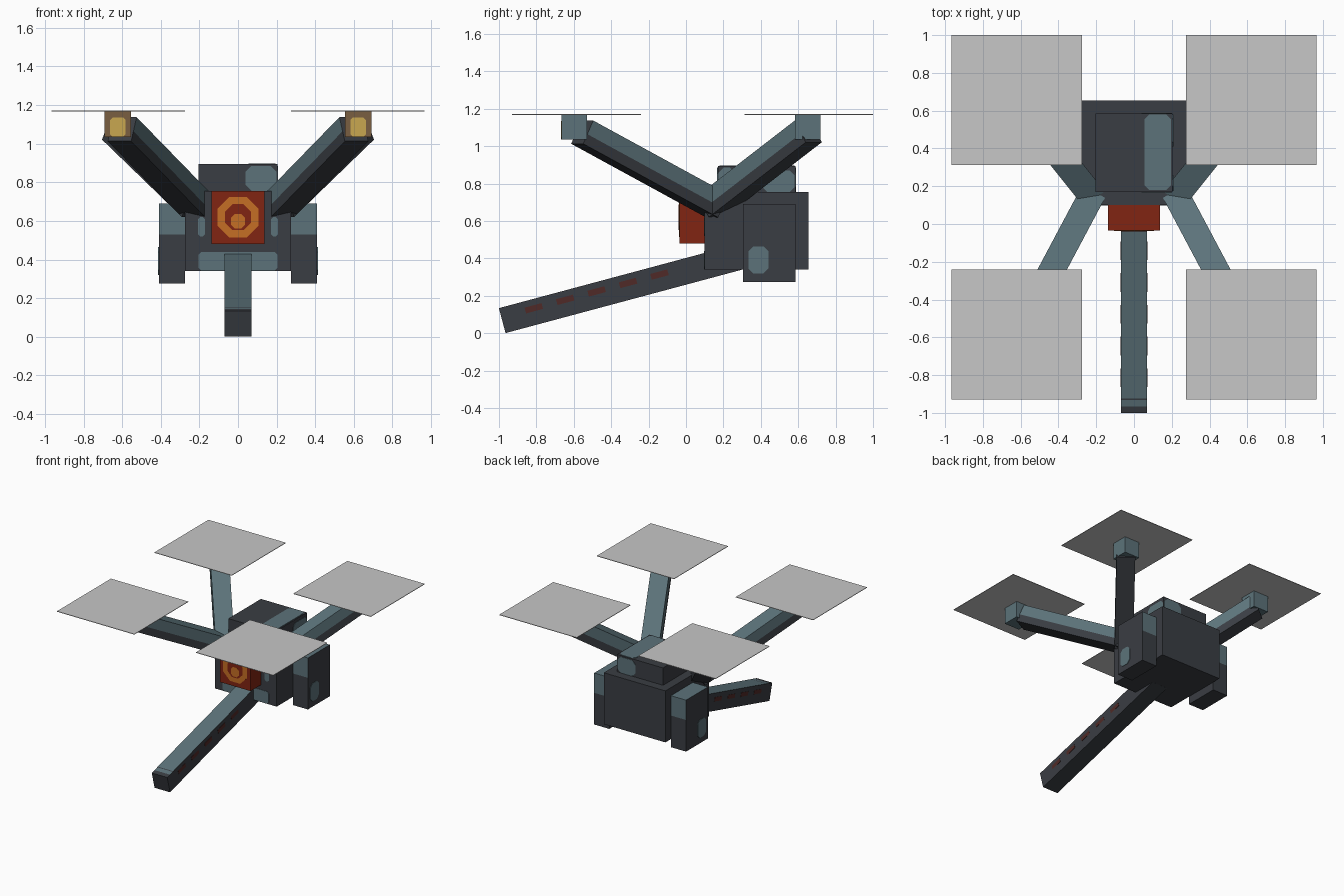
import bpy, bmesh, math
from mathutils import Vector, Matrix

cube = bpy.data.objects.get("Cube")
if cube:
    bpy.data.objects.remove(cube, do_unlink=True)


def material(name, r, g, b):
    m = bpy.data.materials.new(name)
    m.use_nodes = True
    m.diffuse_color = (r, g, b, 1)
    m.node_tree.nodes["Principled BSDF"].inputs["Base Color"].default_value = (r, g, b, 1)
    return m


DARK = material("charcoal", .042, .047, .056)
SLATE = material("slate", .107, .171, .195)
GREY = material("rotor grey", .57, .57, .57)
RED = material("brick red", .22, .018, .006)
ORANGE = material("orange", .56, .156, .018)
BROWN = material("brown", .195, .114, .053)
YELLOW = material("yellow", .578, .39, .08)
MAROON = material("maroon", .08, .023, .02)


def finish(name, bm, mats, matrix=None):
    bmesh.ops.recalc_face_normals(bm, faces=bm.faces)
    if matrix:
        bm.transform(matrix)
    me = bpy.data.meshes.new(name)
    bm.to_mesh(me)
    bm.free()
    for m in mats:
        me.materials.append(m)
    ob = bpy.data.objects.new(name, me)
    bpy.context.collection.objects.link(ob)
    return ob


def box(name, lo, hi, mats, rule=None, cuts=(), matrix=None):
    """Box between two corners; cuts are (axis, position), rule picks the material."""
    lo, hi = Vector(lo), Vector(hi)
    bm = bmesh.new()
    bmesh.ops.create_cube(bm, size=1)
    for v in bm.verts:
        v.co = Vector([(lo[i] + hi[i]) / 2 + v.co[i] * (hi[i] - lo[i]) for i in range(3)])
    for axis, pos in cuts:
        co, no = Vector(), Vector()
        co[axis], no[axis] = pos, 1
        bmesh.ops.bisect_plane(bm, geom=bm.verts[:] + bm.edges[:] + bm.faces[:],
                               plane_co=co, plane_no=no)
    bm.normal_update()
    if rule:
        for f in bm.faces:
            f.material_index = rule(f.calc_center_median(), f.normal)
    return finish(name, bm, mats, matrix)


def plate(name, axis, pos, lo, hi, bevel, mat, thick=.006):
    """Thin panel with clipped corners, centred on a plane across the given axis."""
    (a, b), (c, d), k = lo, hi, bevel
    outline = [(a + k, b), (c - k, b), (c, b + k), (c, d - k),
               (c - k, d), (a + k, d), (a, d - k), (a, b + k)]
    bm = bmesh.new()
    verts = []
    for p in outline:
        co = list(p)
        co.insert(axis, pos - thick / 2)
        verts.append(bm.verts.new(co))
    face = bm.faces.new(verts)
    top = bmesh.ops.extrude_face_region(bm, geom=[face])["geom"]
    shift = Vector()
    shift[axis] = thick
    bmesh.ops.translate(bm, vec=shift, verts=[g for g in top if isinstance(g, bmesh.types.BMVert)])
    return finish(name, bm, [mat])


def beam_frame(a, b):
    """Matrix whose y axis runs from a to b, with x kept level."""
    a, b = Vector(a), Vector(b)
    y = (b - a).normalized()
    x = y.cross(Vector((0, 0, 1))).normalized()
    m = Matrix((x, y, x.cross(y))).transposed().to_4x4()
    m.translation = a
    return m, (b - a).length


# Main hull and the raised box on top
box("hull", (-.275, .1, .34), (.275, .655, .755), [DARK])
box("roof_box", (-.205, .17, .75), (.205, .585, .895), [DARK])
plate("roof_panel", 2, .895, (.055, .18), (.195, .58), .025, SLATE)
for name, y in (("front", .17), ("back", .585)):
    plate("roof_panel_" + name, 1, y, (.04, .755), (.2, .885), .03, SLATE)
plate("roof_side_panel_front", 0, .205, (.175, .755), (.26, .885), .025, SLATE)
plate("roof_side_panel_back", 0, .205, (.41, .755), (.58, .87), .025, SLATE)

# Hull front panels
plate("hull_lower_panel", 1, .1, (-.205, .342), (.205, .44), .015, SLATE)

# Sensor block with a round lens on its front
box("sensor_block", (-.137, -.035, .48), (.137, .11, .755), [RED])
plate("lens_ring", 1, -.035, (-.105, .515), (.105, .725), .06, ORANGE)
plate("lens_inside", 1, -.036, (-.068, .552), (.068, .688), .04, RED)
plate("lens_core", 1, -.037, (-.035, .56), (.035, .635), .018, ORANGE)

# Sloping boom, slate on top, with signal marks along both sides
frame, length = beam_frame((0, -.9825, .0675), (0, .28, .406))


def boom_rule(c, n):
    stripe = c.y < .036 or .072 < c.y < .08
    return 1 if n.z > .5 and not stripe else 0


box("boom", (-.069, 0, -.069), (.069, length, .069), [DARK, SLATE], boom_rule,
    [(1, .036), (1, .072), (1, .08)], frame)
for i in range(5):
    s = .18 + i * .174
    box("boom_mark", (-.071, s - .047, .004), (.071, s + .047, .036), [MAROON], matrix=frame)


def pod_box_rule(c, n):
    return 1 if n.z > .5 or (abs(n.y) > .5 and c.z > .53) else 0


def arm_rule(c, n):
    return 1 if n.z > .5 or (abs(n.x) > .5 and c.z > 0) else 0


for side, sx in (("left", 1), ("right", -1)):
    def span(a, b):
        return min(sx * a, sx * b), max(sx * a, sx * b)

    # Side boxes with a light upper band and an outer panel
    x0, x1 = span(.275, .41)
    box(side + "_side_box", (x0, .305, .275), (x1, .585, .69), [DARK, SLATE],
        pod_box_rule, [(2, .53)])
    plate(side + "_side_panel", 0, sx * .41, (.335, .32), (.44, .465), .025, SLATE)

    # Small panel beside the sensor block
    x0, x1 = span(.17, .207)
    plate(side + "_hull_panel", 1, .1, (x0, .52), (x1, .62), .012, SLATE)

    for end, tip, yc, ry in (("front", (.6, -.555, 1.075), -.597, -.585),
                             ("rear", (.628, .655, 1.08), .652, .657)):
        # Arm
        frame, length = beam_frame((sx * .225, .15, .69), (sx * tip[0], tip[1], tip[2]))
        box(side + "_" + end + "_arm", (-.069, -.02, -.069), (.069, length, .069),
            [DARK, SLATE], arm_rule, [(2, -.012)], frame)
        # Motor housing
        x0, x1 = span(.555, .69)
        front = end == "front"
        box(side + "_" + end + "_motor", (x0, yc - .068, 1.035), (x1, yc + .068, 1.166),
            [SLATE, BROWN], lambda c, n: 1 if front and n.y < -.5 else 0)
        if front:
            x0, x1 = span(.583, .662)
            plate(side + "_lamp", 1, yc - .068, (x0, 1.037), (x1, 1.135), .012, YELLOW)
        # Rotor disc square
        x0, x1 = span(.275, .965)
        box(side + "_" + end + "_rotor", (x0, ry - .344, 1.167), (x1, ry + .344, 1.171), [GREY])
